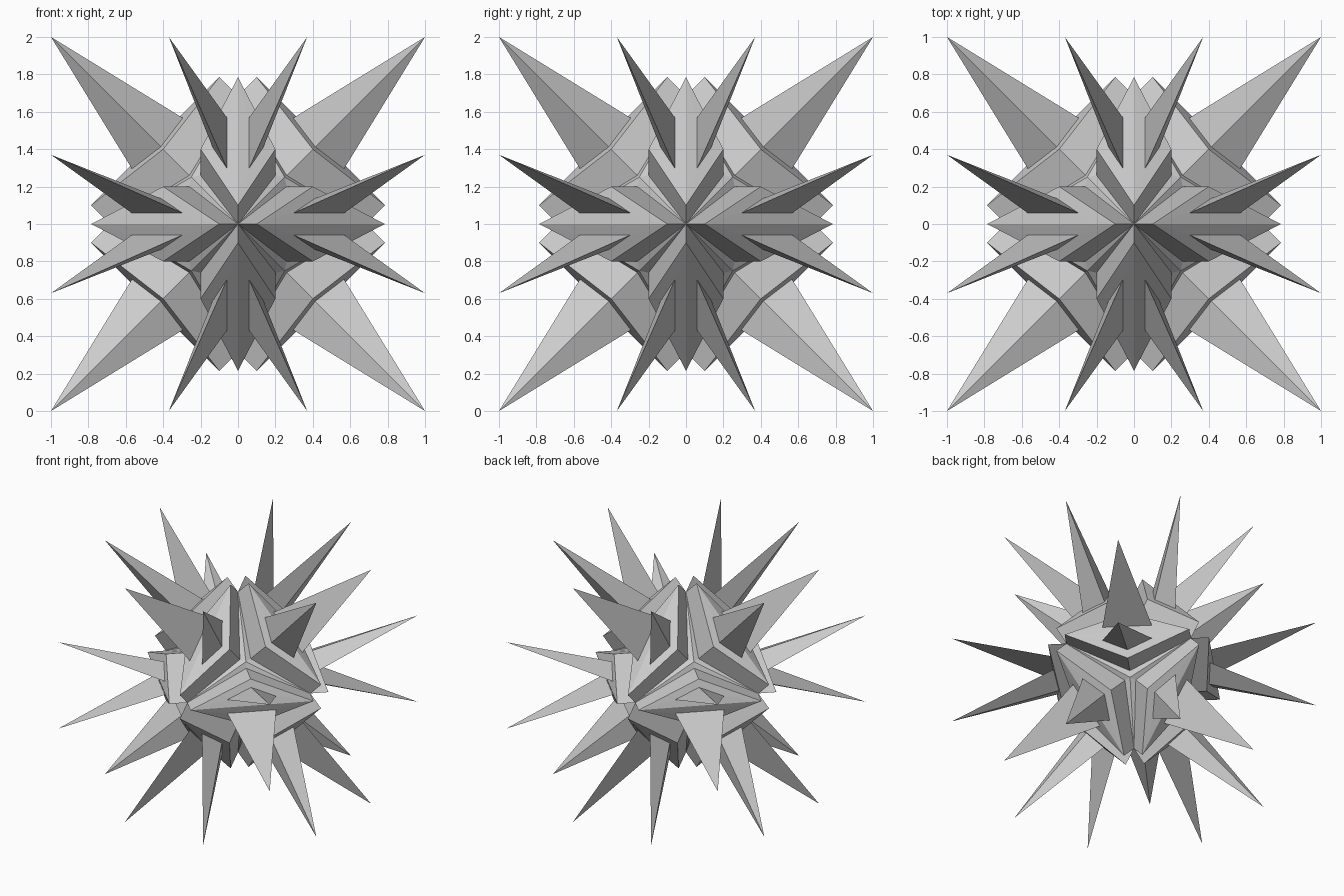
import bpy, bmesh
from itertools import product
from mathutils import Vector

if "Cube" in bpy.data.objects:
    bpy.data.objects.remove(bpy.data.objects["Cube"])

# One raised plate with its spike, in local axes (u, v, w), symmetric in u <-> v
def swap(p):
    return (p[1], p[0], p[2])

tip = (1.0, 1.0, 0.37)            # spike point
ridge = (0.785, 0.1, 0.0)         # plate corner near the axis
apex = (0.4, 0.4, 0.2)            # plate corner near the octant centre
foot = (0.567, 0.295, 0.058)      # spike base corners
toe = (0.413, 0.413, 0.137)
axis = (0.685, 0.0, 0.0)          # groove bottom points
low = (0.26, 0.26, 0.2)
pit = (0.25, 0.25, 0.25)
ridge2, foot2, axis2 = swap(ridge), swap(foot), swap(axis)

FACES = [
    # plate around the spike
    (ridge, ridge2, foot2, foot), (ridge, foot, toe, apex), (ridge2, apex, toe, foot2),
    # three spike sides
    (foot, foot2, tip), (foot2, toe, tip), (toe, foot, tip),
    # plate walls
    (ridge, apex, low, axis), (ridge2, axis2, low, apex),
    # groove floor
    (axis, low, pit), (axis2, pit, low),
]

# Repeat the plate over three axis orders and eight octants
bm = bmesh.new()
for turn in range(3):
    for signs in product((1, -1), repeat=3):
        for face in FACES:
            verts = []
            for p in face:
                q = p[turn:] + p[:turn]
                verts.append(bm.verts.new(Vector([a * s for a, s in zip(q, signs)]) + Vector((0, 0, 1))))
            bm.faces.new(verts)

# Weld the pieces into one closed body
bmesh.ops.remove_doubles(bm, verts=bm.verts[:], dist=0.0005)
bmesh.ops.recalc_face_normals(bm, faces=bm.faces[:])
mesh = bpy.data.meshes.new("spiked_star")
bm.to_mesh(mesh)
bm.free()
bpy.context.collection.objects.link(bpy.data.objects.new("spiked_star", mesh))
